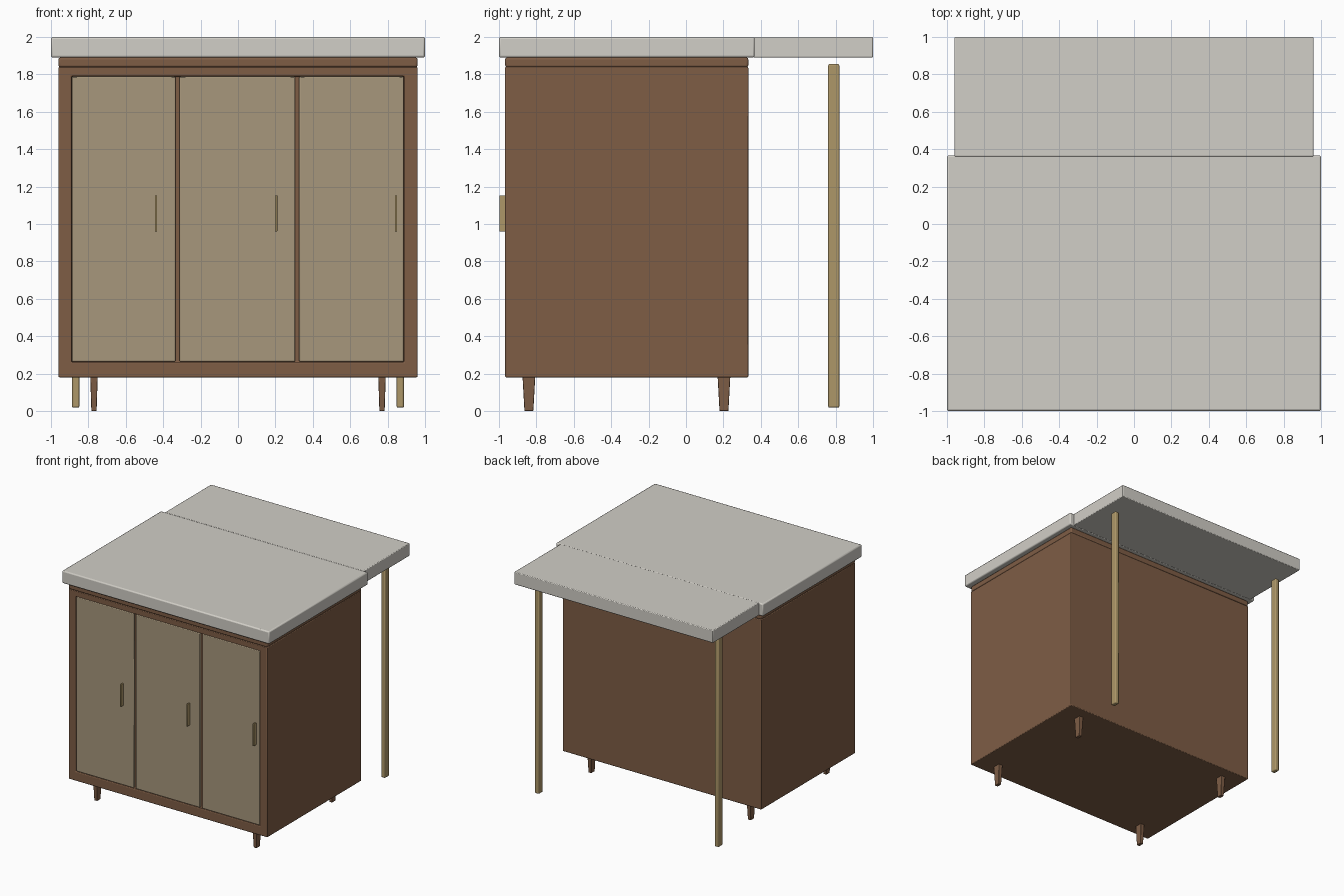
import bpy, bmesh

if "Cube" in bpy.data.objects:
    bpy.data.objects.remove(bpy.data.objects["Cube"])

def material(name, rgb):
    m = bpy.data.materials.new(name)
    m.diffuse_color = (*rgb, 1)
    m.use_nodes = True
    m.node_tree.nodes["Principled BSDF"].inputs["Base Color"].default_value = m.diffuse_color
    return m

WOOD = material("brown_wood", (0.21, 0.11, 0.06))
DOOR = material("tan_door", (0.39, 0.31, 0.20))
BRASS = material("brass", (0.42, 0.31, 0.14))
STONE = material("pale_stone", (0.64, 0.62, 0.57))

def box(name, x, y, z, mat, bevel=0.0, taper=1.0, recess=None):
    """Box from (min, max) ranges; taper scales the bottom end;
    recess = (x range, z range, depth) sinks a panel into the front."""
    bm = bmesh.new()
    bmesh.ops.create_cube(bm, size=1)
    for v in bm.verts:
        k = taper if v.co.z < 0 else 1.0
        v.co.x = sum(x) / 2 + v.co.x * k * (x[1] - x[0])
        v.co.y = sum(y) / 2 + v.co.y * k * (y[1] - y[0])
        v.co.z = z[1] if v.co.z > 0 else z[0]
    if recess:
        rx, rz, depth = recess
        bm.normal_update()
        front = min(bm.faces, key=lambda f: f.calc_center_median().y)
        for d in (0.02, 0):
            if d:
                bmesh.ops.inset_region(bm, faces=[front], thickness=d)
                for v in front.verts:
                    v.co.x = rx[1] if v.co.x > 0 else rx[0]
                    v.co.z = rz[1] if v.co.z > 1 else rz[0]
            else:
                front = bmesh.ops.extrude_discrete_faces(bm, faces=[front])["faces"][0]
                bmesh.ops.translate(bm, verts=list(front.verts), vec=(0, depth, 0))
    me = bpy.data.meshes.new(name)
    bm.to_mesh(me)
    bm.free()
    me.materials.append(mat)
    ob = bpy.data.objects.new(name, me)
    bpy.context.collection.objects.link(ob)
    if bevel:
        mod = ob.modifiers.new("bevel", 'BEVEL')
        mod.width, mod.segments = bevel, 2
        mod.limit_method = 'ANGLE'
    bpy.ops.object.select_all(action='DESELECT')
    ob.select_set(True)
    bpy.context.view_layer.objects.active = ob
    bpy.ops.object.shade_smooth_by_angle()
    return ob

# Cabinet body with shallow front opening, and the rail under the worktop
box("cabinet_body", (-0.96, 0.96), (-0.967, 0.333), (0.18, 1.84), WOOD, 0.006,
    recess=((-0.89, 0.888), (0.262, 1.79), 0.025))
box("top_rail", (-0.96, 0.96), (-0.967, 0.333), (1.838, 1.89), WOOD, 0.01)

# Doors, each with a slim vertical pull
for i, (x0, x1, hx) in enumerate([(-0.888, -0.334, -0.438),
                                  (-0.313, 0.306, 0.204),
                                  (0.327, 0.886, 0.845)]):
    box(f"door_{i + 1}", (x0, x1), (-0.963, -0.943), (0.264, 1.788), DOOR, 0.006)
    box(f"door_handle_{i + 1}", (hx - 0.006, hx + 0.006), (-0.998, -0.958),
        (0.96, 1.153), BRASS, 0.002)

# Worktop and its narrower rear leaf
box("worktop", (-1, 1), (-1, 0.367), (1.89, 2.0), STONE, 0.01)
box("rear_leaf", (-0.96, 0.96), (0.36, 1.0), (1.89, 2.0), STONE, 0.006)

# Tapered cabinet feet and tall leaf supports
for sx, side in ((-1, "left"), (1, "right")):
    for y, end in ((-0.84, "front"), (0.203, "rear")):
        box(f"{end}_{side}_foot", (sx * 0.77 - 0.02, sx * 0.77 + 0.02),
            (y - 0.034, y + 0.034), (0, 0.185), WOOD, 0.003, taper=0.7)
    box(f"{side}_leaf_support", (sx * 0.868 - 0.02, sx * 0.868 + 0.02),
        (0.76, 0.82), (0.018, 1.855), BRASS, 0.008)
